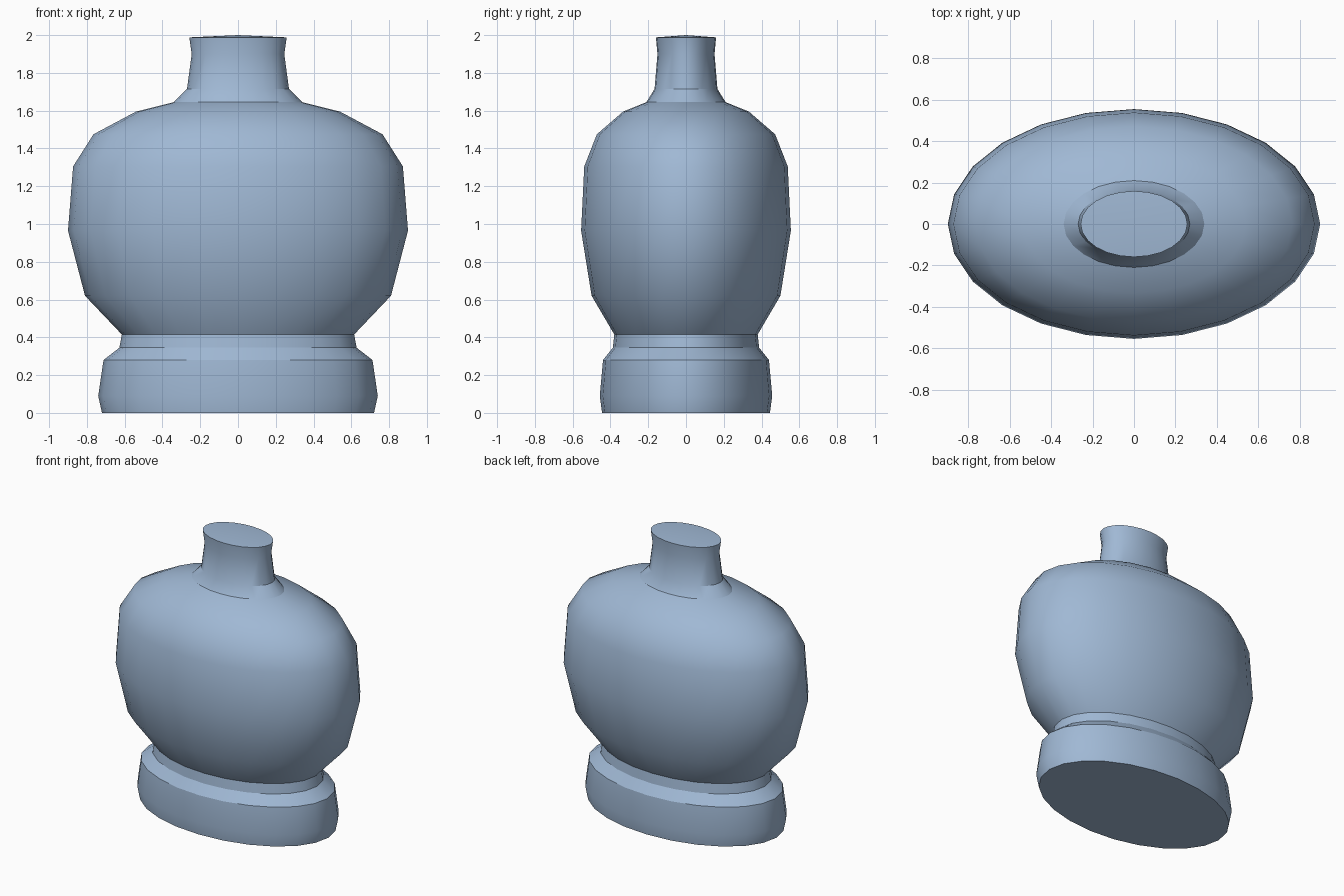
import bpy, bmesh, math

cube = bpy.data.objects.get("Cube")
if cube:
    bpy.data.objects.remove(cube, do_unlink=True)

SEGMENTS = 24
DEPTH = 0.617  # ratio of the oval's y radius to its x radius

# Half-width and height, from the foot up to the neck rim
PROFILE = [
    (0.72, 0.0), (0.74, 0.09), (0.712, 0.28),      # foot
    (0.628, 0.345), (0.615, 0.415),                # waist
    (0.81, 0.62), (0.90, 0.965), (0.873, 1.305),   # belly
    (0.765, 1.475), (0.54, 1.595), (0.34, 1.645),  # shoulder
    (0.27, 1.715), (0.245, 1.9), (0.258, 1.988),   # neck
]

# Flat glaze colour
glaze = bpy.data.materials.new("pale blue glaze")
glaze.use_nodes = True
colour = (0.35, 0.48, 0.66, 1.0)
glaze.diffuse_color = colour
glaze.node_tree.nodes["Principled BSDF"].inputs["Base Color"].default_value = colour


def oval_ring(bm, radius, z):
    angles = [2 * math.pi * i / SEGMENTS for i in range(SEGMENTS)]
    return [bm.verts.new((radius * math.cos(a), DEPTH * radius * math.sin(a), z))
            for a in angles]


# Oval rings joined into the vase wall
bm = bmesh.new()
rings = [oval_ring(bm, r, z) for r, z in PROFILE]
for low, high in zip(rings, rings[1:]):
    for i in range(SEGMENTS):
        j = (i + 1) % SEGMENTS
        bm.faces.new((low[i], low[j], high[j], high[i]))

# Flat underside and slightly domed closed top
bm.faces.new(rings[0][::-1])
apex = bm.verts.new((0, 0, 2.0))
for i in range(SEGMENTS):
    bm.faces.new((rings[-1][i], rings[-1][(i + 1) % SEGMENTS], apex))

mesh = bpy.data.meshes.new("oval_vase")
bm.to_mesh(mesh)
bm.free()
mesh.materials.append(glaze)
vase = bpy.data.objects.new("oval_vase", mesh)
bpy.context.collection.objects.link(vase)

# Smooth shading with crisp shoulder, waist and rim edges
bpy.ops.object.select_all(action="DESELECT")
vase.select_set(True)
bpy.context.view_layer.objects.active = vase
bpy.ops.object.shade_smooth_by_angle(angle=math.radians(30))
